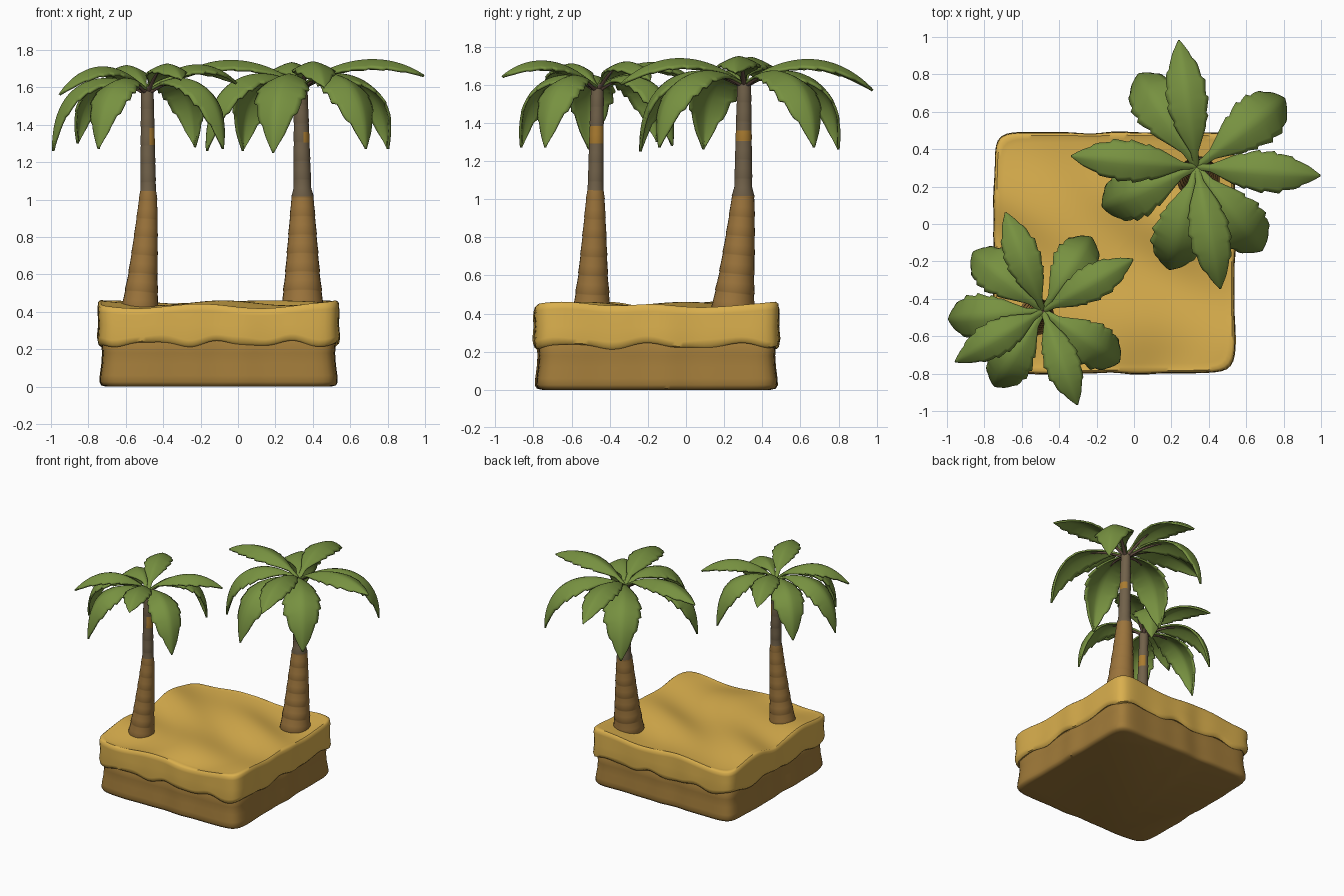
import bpy, math
from mathutils import Vector

if "Cube" in bpy.data.objects:
    bpy.data.objects.remove(bpy.data.objects["Cube"])


def material(name, rgb):
    m = bpy.data.materials.new(name)
    m.diffuse_color = (*rgb, 1)
    m.use_nodes = True
    m.node_tree.nodes["Principled BSDF"].inputs["Base Color"].default_value = m.diffuse_color
    return m


SAND = material("sand yellow", (0.70, 0.43, 0.075))
EARTH = material("earth brown", (0.36, 0.20, 0.042))
BARK = material("lower bark brown", (0.33, 0.175, 0.045))
BARK_TOP = material("upper bark grey brown", (0.165, 0.12, 0.068))
OCHRE = material("ochre bark patch", (0.40, 0.20, 0.03))
LEAF = material("leaf green", (0.185, 0.285, 0.052))
STALK = material("stalk brown", (0.15, 0.09, 0.065))


def make(name, verts, faces, mats, rule=None):
    me = bpy.data.meshes.new(name)
    me.from_pydata([tuple(v) for v in verts], [], faces)
    for m in mats:
        me.materials.append(m)
    for p in me.polygons:
        if rule:
            p.material_index = rule(p)
    ob = bpy.data.objects.new(name, me)
    bpy.context.collection.objects.link(ob)
    bpy.context.view_layer.objects.active = ob
    ob.select_set(True)
    bpy.ops.object.shade_smooth_by_angle(angle=math.radians(50))
    ob.select_set(False)
    return ob


def loft(rings):
    """Closed rings of equal size -> verts and faces with end caps."""
    n = len(rings[0])
    verts = [v for r in rings for v in r]
    faces = [(i * n + j, i * n + (j + 1) % n, (i + 1) * n + (j + 1) % n, (i + 1) * n + j)
             for i in range(len(rings) - 1) for j in range(n)]
    faces.append(tuple(reversed(range(n))))
    faces.append(tuple(range((len(rings) - 1) * n, len(rings) * n)))
    return verts, faces


def tube(name, path, radii, sides, mats, rule=None):
    rings = []
    for i, p in enumerate(path):
        t = (path[min(i + 1, len(path) - 1)] - path[max(i - 1, 0)]).normalized()
        ref = Vector((1, 0, 0)) if abs(t.z) > 0.75 else Vector((0, 0, 1))
        b = t.cross(ref).normalized()
        a = b.cross(t)
        rings.append([p + radii[i] * (a * math.cos(k) + b * math.sin(k))
                      for k in (2 * math.pi * j / sides for j in range(sides))])
    return make(name, *loft(rings), mats, rule)


# ---- square base: rounded-square rings, wavy in height ----
CX, CY = -0.105, -0.155


def square_ring(half, zfun, wob=0.0, n=192):
    ring = []
    for j in range(n):
        a = 2 * math.pi * (j + 0.5) / n
        c, s = math.cos(a), math.sin(a)
        r = half / (abs(c) ** 14 + abs(s) ** 14) ** (1 / 14)
        r += wob * math.sin(9 * a + 1) + wob * 0.6 * math.sin(17 * a)
        x, y = CX + r * c, CY + r * s
        ring.append(Vector((x, y, zfun(x, y))))
    return ring


def dunes(x, y):
    return 0.437 + 0.013 * math.sin(9 * x + 4 * math.sin(3 * y)) + 0.011 * math.sin(11 * y + 2 * x + 1.2)


def hem(x, y):
    return 0.235 + 0.013 * math.sin(17 * x + 14 * y + 1.5) + 0.005 * math.sin(29 * x - 23 * y)


def flat(z):
    return lambda x, y: z


earth = [(0.60, 0.0), (0.622, 0.006), (0.632, 0.025), (0.63, 0.06), (0.622, 0.12),
         (0.618, 0.18), (0.622, 0.23), (0.60, 0.27)]
make("earth_base", *loft([square_ring(h, flat(z), 0.004 if 0 < i < 7 else 0)
                          for i, (h, z) in enumerate(earth)]), [EARTH])

sand = [square_ring(0.59, lambda x, y: hem(x, y) + 0.015),
        square_ring(0.628, lambda x, y: hem(x, y) - 0.006, 0.003),
        square_ring(0.640, lambda x, y: hem(x, y) + 0.004, 0.004),
        square_ring(0.645, lambda x, y: hem(x, y) + 0.03, 0.004),
        square_ring(0.639, flat(0.33), 0.004),
        square_ring(0.643, lambda x, y: dunes(x, y) - 0.035, 0.003),
        square_ring(0.640, lambda x, y: dunes(x, y) - 0.008, 0.003),
        square_ring(0.628, lambda x, y: dunes(x, y) + 0.003, 0.002)]
sand += [square_ring(0.61 * (1 - k / 30), dunes) for k in range(30)]
make("sand_layer", *loft(sand), [SAND])


# ---- palm trees ----
def lerp_table(tab, t):
    for (a, va), (b, vb) in zip(tab, tab[1:]):
        if t <= b:
            return va + (vb - va) * (t - a) / (b - a)
    return tab[-1][1]


def bezier(p, t):
    q = 1 - t
    return q ** 3 * p[0] + 3 * q * q * t * p[1] + 3 * q * t * t * p[2] + t ** 3 * p[3]


WIDTH = [(0, 0.10), (0.14, 0.16), (0.22, 0.38), (0.32, 0.66), (0.45, 0.92), (0.58, 1.0),
         (0.70, 0.95), (0.82, 0.72), (0.92, 0.38), (1, 0.01)]


def frond(name, origin, angle, length, tip_z, width, droop):
    a = math.radians(angle)
    out, side, up = Vector((math.cos(a), math.sin(a), 0)), Vector((-math.sin(a), math.cos(a), 0)), Vector((0, 0, 1))
    drop = tip_z - origin.z
    # arching midrib: hanging fronds bend down steeply, raised ones stay flat
    ctrl = [(0, 0), (0.38, 0.13), (0.98, 0.10), (0.97, drop)] if droop else [(0, 0), (0.26, 0.14), (0.66, 0.21), (1, drop)]
    pts = [origin + out * (length * r) + up * z for r, z in ctrl]
    n, m = 48, 10
    verts = []
    for i in range(n + 1):
        t = i / n
        p = bezier(pts, t)
        tan = (bezier(pts, min(t + 0.01, 1)) - bezier(pts, max(t - 0.01, 0))).normalized()
        nor = tan.cross(side).normalized()
        for j in range(m + 1):
            u = 2 * j / m - 1
            # toothed edge, teeth staggered between the two sides
            w = width * lerp_table(WIDTH, t)
            if 0.35 < t < 0.95:
                w *= 0.87 + 0.16 * ((t * 7 + (0.35 if u > 0 else 0)) % 1) * min(1, abs(u) * 1.2)
            verts.append(p + side * (w * u) - nor * (0.42 * w * abs(u) ** 1.4))
    faces = [(i * (m + 1) + j, (i + 1) * (m + 1) + j, (i + 1) * (m + 1) + j + 1, i * (m + 1) + j + 1)
             for i in range(n) for j in range(m)]
    ob = make(name, verts, faces, [LEAF])
    sol = ob.modifiers.new("thickness", "SOLIDIFY")
    sol.thickness, sol.offset = 0.014, 0
    # brown stalk running under the first part of the frond
    path = [bezier(pts, 0.36 * k / 8) - up * 0.010 for k in range(9)]
    tube(name + "_stalk", path, [0.016 - 0.0014 * k for k in range(9)], 8, [STALK])


def palm(tag, foot, mid, top, radii, z0, raised, hanging, w_raised, w_hang):
    # trunk in ringed segments, each flaring slightly before the next
    path, rad = [], []
    zs = [0.41 + (z0 - 0.40) * k / 12 for k in range(13)]
    for lo, hi in zip(zs, zs[1:]):
        for f, flare in ((0.0, 1.0), (0.06, 1.035), (0.5, 1.01), (0.94, 1.0)):
            z = lo + (hi - lo) * f
            k = (z - 0.41) / 0.62
            if k < 1:
                xy = Vector(foot).lerp(Vector(mid), 1 - (1 - k) ** 1.25)
            else:
                xy = Vector(mid).lerp(Vector(top), (z - 1.03) / (z0 - 1.03))
            path.append(Vector((xy[0], xy[1], z)))
            rad.append(lerp_table(radii, z) * flare)

    def bark(p):
        if p.center.z < 1.03:
            return 0
        return 2 if 1.29 < p.center.z < 1.37 and p.normal.x > 0.2 else 1
    tube(f"{tag}_trunk", path, rad, 24, [BARK, BARK_TOP, OCHRE], bark)
    origin = Vector((top[0], top[1], z0))
    for i, (ang, ln, tz) in enumerate(raised):
        frond(f"{tag}_raised_frond_{i + 1}", origin, ang, ln, tz, w_raised, False)
    for i, (ang, ln, tz) in enumerate(hanging):
        frond(f"{tag}_hanging_frond_{i + 1}", origin, ang, ln, tz, w_hang, True)


palm("front_palm", (-0.525, -0.495), (-0.48, -0.475), (-0.485, -0.465),
     [(0.41, 0.098), (0.6, 0.077), (1.03, 0.046), (1.05, 0.041), (1.6, 0.033)], 1.575,
     [(111, 0.56, 1.60), (210, 0.54, 1.56), (290, 0.53, 1.64), (30, 0.55, 1.62)],
     [(140, 0.50, 1.30), (185, 0.52, 1.26), (237, 0.49, 1.27), (-34, 0.50, 1.27), (57, 0.48, 1.28)],
     0.098, 0.122)
palm("back_palm", (0.345, 0.245), (0.345, 0.30), (0.335, 0.305),
     [(0.41, 0.113), (0.6, 0.092), (1.03, 0.057), (1.05, 0.047), (1.6, 0.036)], 1.60,
     [(98, 0.68, 1.57), (-4, 0.66, 1.66), (-79, 0.66, 1.60), (175, 0.67, 1.64)],
     [(122, 0.60, 1.26), (38, 0.61, 1.27), (-52, 0.58, 1.27), (-105, 0.58, 1.25), (203, 0.56, 1.26)],
     0.112, 0.142)
